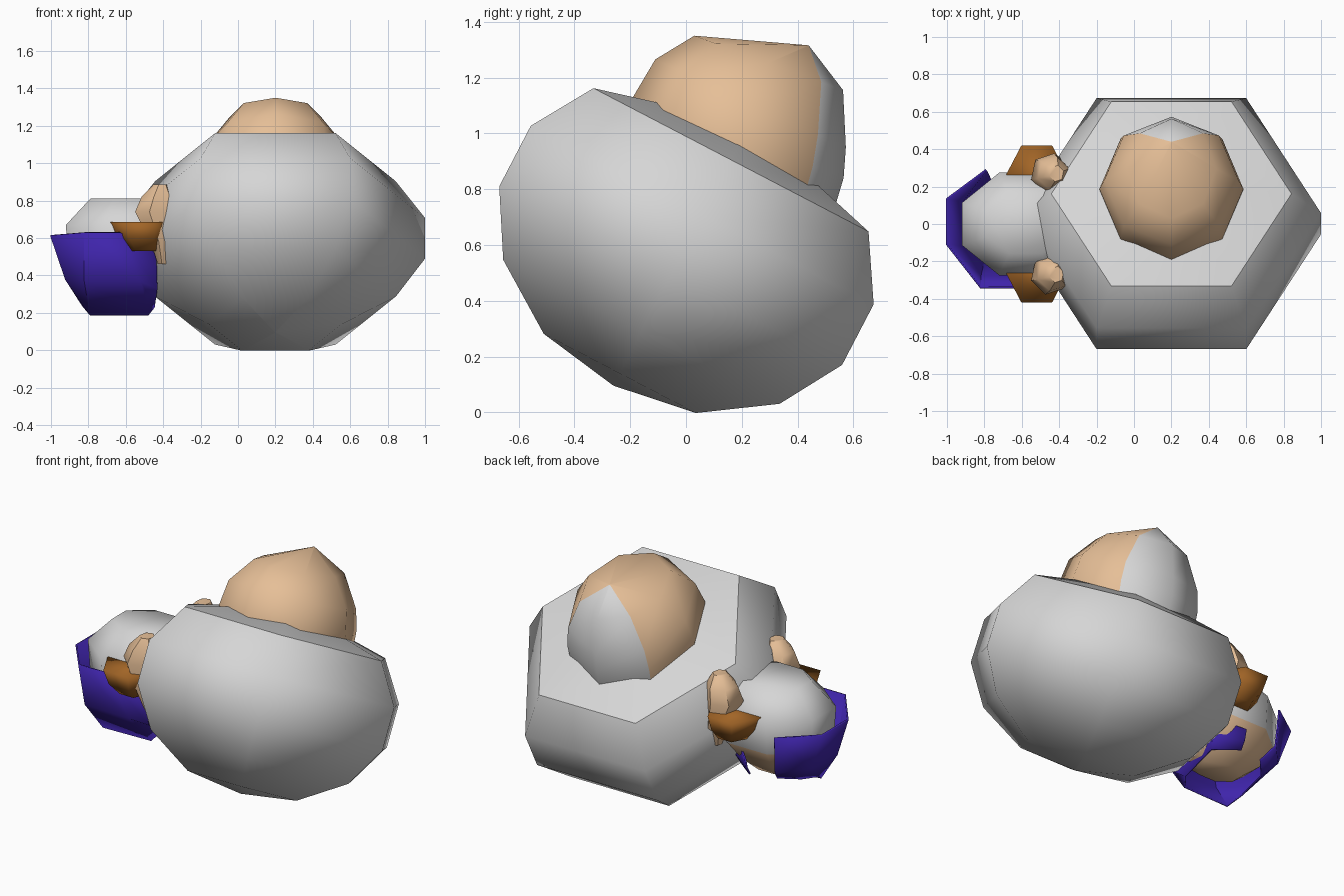
import bpy, math
from mathutils import Vector

if "Cube" in bpy.data.objects:
    bpy.data.objects.remove(bpy.data.objects["Cube"])


def mat(name, rgb):
    m = bpy.data.materials.new(name)
    m.diffuse_color = (*rgb, 1)
    m.use_nodes = True
    m.node_tree.nodes["Principled BSDF"].inputs["Base Color"].default_value = m.diffuse_color
    return m


GREY = mat("light_grey", (0.67, 0.67, 0.67))
TAN = mat("tan", (0.79, 0.52, 0.31))
PURPLE = mat("purple", (0.05, 0.018, 0.41))
BROWN = mat("brown", (0.36, 0.13, 0.02))


def make(name, verts, faces, mats, angle=50):
    me = bpy.data.meshes.new(name)
    me.from_pydata([tuple(v) for v in verts], [], faces)
    for m in mats:
        me.materials.append(m)
    ob = bpy.data.objects.new(name, me)
    bpy.context.collection.objects.link(ob)
    bpy.ops.object.select_all(action='DESELECT')
    bpy.context.view_layer.objects.active = ob
    ob.select_set(True)
    bpy.ops.object.shade_smooth_by_angle(angle=math.radians(angle))
    return ob


def loft(name, rings, n, mats, phase=0.0, angle=50):
    """Rings from bottom to top: (centre, x radius, second axis vector)."""
    verts, faces = [], []
    for c, rx, ax in rings:
        for i in range(n):
            a = 2 * math.pi * i / n + phase
            verts.append(Vector(c) + Vector((rx * math.cos(a), 0, 0)) + Vector(ax) * math.sin(a))
    for k in range(len(rings) - 1):
        for i in range(n):
            j = (i + 1) % n
            faces.append((k * n + i, k * n + j, k * n + n + j, k * n + n + i))
    faces.append(tuple(reversed(range(n))))
    faces.append(tuple(range((len(rings) - 1) * n, len(rings) * n)))
    return make(name, verts, faces, mats, angle)


# Big rounded body: six-sided rings stacked along a tilted axis
U, N = Vector((0, 0.887, -0.462)), Vector((0, 0.462, 0.887))
profile = [(0.004, -0.035), (0.355, 0.014), (0.645, 0.182), (0.8, 0.409), (0.8, 0.654),
           (0.642, 0.877), (0.355, 0.943), (0.004, 0.97)]
body = loft("body", [(Vector((0.2, 0, 0)) + U * -0.275 + N * t, r, U * r) for r, t in profile],
            6, [GREY], angle=61)
# Crisp rim where the sides meet the shallow top
for e in body.data.edges:
    if all(v // 6 == 5 for v in e.vertices):
        e.use_edge_sharp = True

# Egg-shaped dome: eight-sided rings given by front (y, z), back (y, z) and x radius
dome_rings = [(-0.17, 0.90, 0.47, 0.60, 0.36), (-0.20, 1.04, 0.535, 0.74, 0.38),
              (-0.19, 1.13, 0.565, 0.84, 0.385), (-0.11, 1.265, 0.573, 0.95, 0.36),
              (0.03, 1.35, 0.563, 1.155, 0.24), (0.435, 1.316, 0.441, 1.314, 0.003)]
dome = loft("dome", [((0.2, (fy + by) / 2, (fz + bz) / 2), rx, (0, (by - fy) / 2, (bz - fz) / 2))
                     for fy, fz, by, bz, rx in dome_rings], 8, [TAN, GREY])
# Rear quarter of the dome is grey (two of the eight segments)
for k in range(len(dome_rings) - 1):
    for i in (1, 2):
        dome.data.polygons[k * 8 + i].material_index = 1

# Small head reaching into the body: grey above, tan below
head_rings = [(0.27, -0.60, 0.14, 0.10), (0.36, -0.60, 0.26, 0.20), (0.47, -0.59, 0.345, 0.28),
              (0.67, -0.58, 0.368, 0.297), (0.81, -0.58, 0.227, 0.17)]
head = loft("head", [((x, 0, z), rx, (0, ry, 0)) for z, x, rx, ry in head_rings],
            8, [TAN, GREY], phase=math.pi / 8, angle=60)
for p in head.data.polygons:
    p.material_index = 1 if p.center.z > 0.47 else 0

# Wrap around the chin, open on one side: columns of top, middle, bottom points
columns = [((-0.79, 0.29, 0.60), (-0.78, 0.27, 0.38), (-0.74, 0.19, 0.31)),
           ((-1.00, 0.135, 0.615), (-0.92, 0.12, 0.39), (-0.83, 0.09, 0.29)),
           ((-1.00, -0.11, 0.615), (-0.92, -0.12, 0.38), (-0.83, -0.08, 0.24)),
           ((-0.82, -0.34, 0.63), (-0.82, -0.28, 0.37), (-0.79, -0.15, 0.19)),
           ((-0.63, -0.34, 0.63), (-0.52, -0.29, 0.37), (-0.48, -0.14, 0.19)),
           ((-0.44, -0.27, 0.52), (-0.435, -0.23, 0.33), (-0.45, -0.10, 0.23)),
           ((-0.435, 0.15, 0.48), (-0.435, 0.15, 0.36), (-0.45, 0.12, 0.30)),
           ((-0.58, 0.265, 0.41), (-0.58, 0.25, 0.35), (-0.58, 0.22, 0.30))]
wrap_faces = [(3 * c + r, 3 * c + r + 1, 3 * c + r + 4, 3 * c + r + 3)
              for c in range(len(columns) - 1) for r in (0, 1)]
wrap = make("chin_wrap", [p for c in columns for p in c], wrap_faces, [PURPLE])
sol = wrap.modifiers.new("thickness", 'SOLIDIFY')
sol.thickness = 0.01
sol.offset = 0

# Mirrored side pieces: brown cheek cups and tan ears
for side, label in ((1, "left"), (-1, "right")):
    loft("cheek_cup_" + label, [((-0.50, side * 0.26, 0.53), 0.09, (0, 0.10, 0)),
                                ((-0.515, side * 0.26, 0.60), 0.135, (0, 0.16, 0)),
                                ((-0.52, side * 0.265, 0.685), 0.163, (0, 0.18, 0))],
         6, [BROWN], angle=110)
    loft("ear_" + label, [((-0.40, side * 0.28, 0.46), 0.03, (0, 0.03, 0)),
                          ((-0.41, side * 0.28, 0.58), 0.06, (0, 0.08, 0)),
                          ((-0.45, side * 0.27, 0.74), 0.105, (0, 0.11, 0)),
                          ((-0.43, side * 0.27, 0.82), 0.09, (0, 0.09, 0)),
                          ((-0.415, side * 0.27, 0.885), 0.04, (0, 0.045, 0))], 6, [TAN], phase=0.3)
